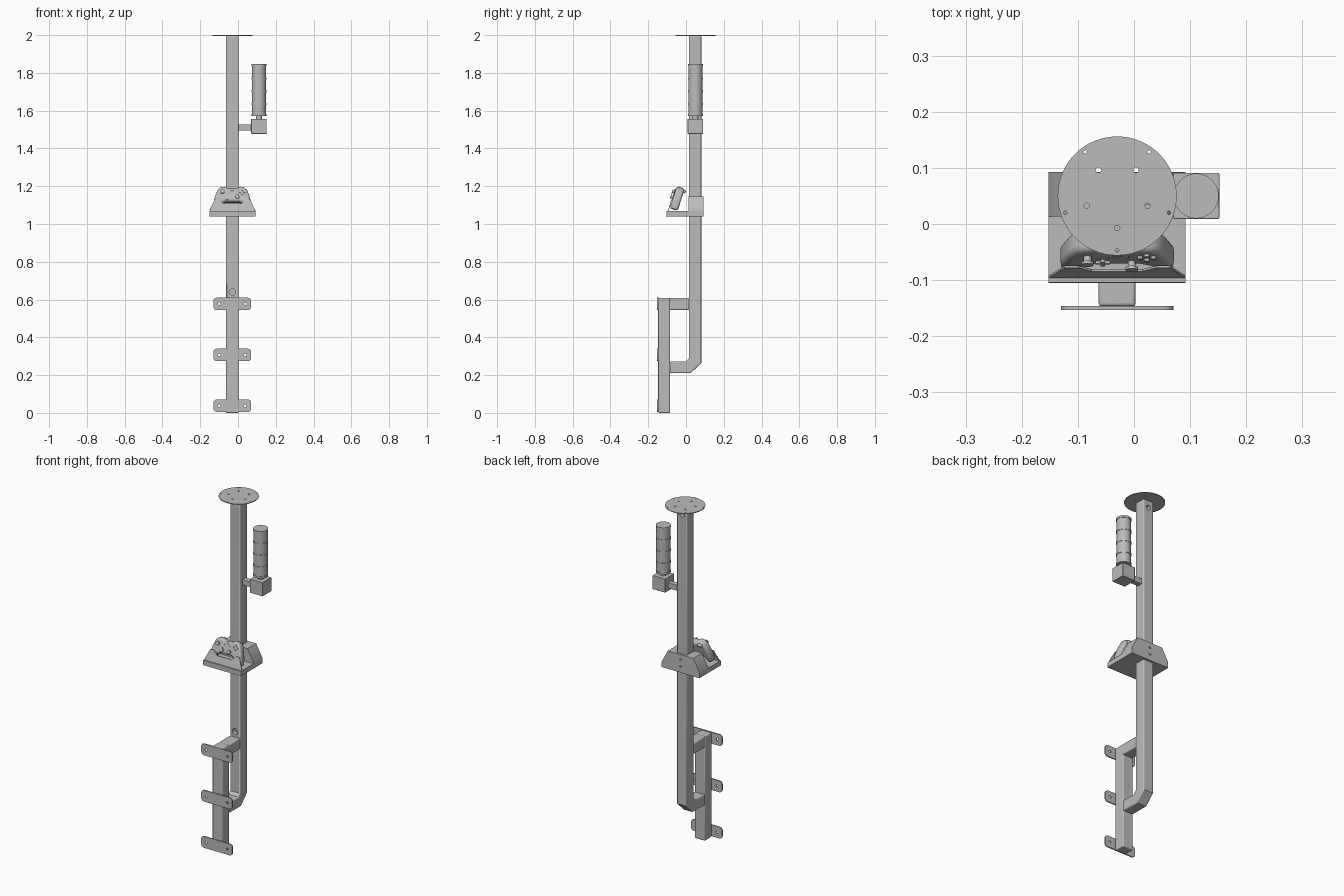
import bpy, bmesh, math
from mathutils import Vector, Matrix

cube = bpy.data.objects.get("Cube")
if cube:
    bpy.data.objects.remove(cube, do_unlink=True)

gray = bpy.data.materials.new("plain_gray")
gray.use_nodes = True
gray.diffuse_color = (0.5, 0.5, 0.5, 1)
gray.node_tree.nodes["Principled BSDF"].inputs["Base Color"].default_value = (0.5, 0.5, 0.5, 1)

CX, CY = -0.03, 0.048      # pole axis
HALF = 0.033               # half width of the square tube


def finish(name, bm, smooth=True):
    bmesh.ops.recalc_face_normals(bm, faces=bm.faces)
    mesh = bpy.data.meshes.new(name)
    bm.to_mesh(mesh)
    bm.free()
    mesh.materials.append(gray)
    obj = bpy.data.objects.new(name, mesh)
    bpy.context.collection.objects.link(obj)
    if smooth:
        activate(obj)
        bpy.ops.object.shade_smooth_by_angle(angle=math.radians(35))
    return obj


def activate(obj):
    bpy.ops.object.select_all(action='DESELECT')
    obj.select_set(True)
    bpy.context.view_layer.objects.active = obj


def apply_mod(obj, mod):
    activate(obj)
    bpy.ops.object.modifier_apply(modifier=mod.name)


def round_edges(obj, width, segments=3, angle=50):
    mod = obj.modifiers.new("round", 'BEVEL')
    mod.width, mod.segments = width, segments
    mod.limit_method, mod.angle_limit = 'ANGLE', math.radians(angle)
    apply_mod(obj, mod)


def prism(name, points, offset):
    """Extrude a flat outline of 3D points along an offset."""
    bm = bmesh.new()
    face = bm.faces.new([bm.verts.new(p) for p in points])
    new = bmesh.ops.extrude_face_region(bm, geom=[face])["geom"]
    bmesh.ops.translate(bm, vec=offset, verts=[v for v in new if isinstance(v, bmesh.types.BMVert)])
    return finish(name, bm)


def box(name, low, high):
    (x0, y0, z0), (x1, y1, z1) = low, high
    return prism(name, [(x0, y0, z0), (x1, y0, z0), (x1, y1, z0), (x0, y1, z0)], (0, 0, z1 - z0))


def add_cylinder(bm, center, radius, depth, axis='Z', sides=24):
    turn = Matrix.Rotation(math.pi / 2, 4, 'X') if axis == 'Y' else Matrix()
    bmesh.ops.create_cone(bm, cap_ends=True, segments=sides, radius1=radius, radius2=radius,
                          depth=depth, matrix=Matrix.Translation(center) @ turn)


def drill(obj, centers, radius, depth, axis):
    bm = bmesh.new()
    for c in centers:
        add_cylinder(bm, c, radius, depth, axis, 16)
    cutter = finish("hole_cutter", bm, False)
    mod = obj.modifiers.new("holes", 'BOOLEAN')
    mod.object, mod.operation, mod.solver = cutter, 'DIFFERENCE', 'EXACT'
    apply_mod(obj, mod)
    bpy.data.objects.remove(cutter, do_unlink=True)


# Main pole with the mitred hook at its foot
front, back = CY - HALF, CY + HALF
hook = [(back, 1.998), (back, 0.265), (0.025, 0.21), (-0.085, 0.21),
        (-0.085, 0.272), (0, 0.272), (front, 0.288), (front, 1.998)]
pole = prism("main_pole", [(CX - HALF, y, z) for y, z in hook], (2 * HALF, 0, 0))
round_edges(pole, 0.006)
drill(pole, [(CX, front, 0.64)], 0.017, 0.05, 'Y')
drill(pole, [(CX, back, 1.955)], 0.014, 0.05, 'Y')

# Wall post and its upper brace
post = box("wall_post", (CX - HALF, -0.147, 0), (CX + HALF, -0.084, 0.609))
round_edges(post, 0.006)
brace = box("upper_brace", (CX - HALF, -0.09, 0.545), (CX + HALF, front + 0.002, 0.609))
round_edges(brace, 0.006)

# Wall plates with rounded ends and bolt holes
for label, z in (("lower", 0.038), ("middle", 0.307), ("upper", 0.577)):
    bm = bmesh.new()
    outline = []
    for sx, sz, start in ((1, 1, 0), (-1, 1, 90), (-1, -1, 180), (1, -1, 270)):
        for step in range(5):
            a = math.radians(start + step * 22.5)
            outline.append((CX + sx * 0.082 + 0.018 * math.cos(a), -0.153,
                            z + sz * 0.015 + 0.018 * math.sin(a)))
    bm.free()
    plate = prism(label + "_wall_plate", outline, (0, 0.007, 0))
    drill(plate, [(CX + s * 0.069, -0.15, z) for s in (-1, 1)], 0.007, 0.05, 'Y')

# Round ceiling plate with two rings of holes
bm = bmesh.new()
add_cylinder(bm, (CX, CY + 0.002, 1.998), 0.106, 0.004, sides=64)
ceiling = finish("ceiling_plate", bm)
for ring, size in ((0.057, 0.0048), (0.097, 0.003)):
    spots = [(CX + ring * math.cos(a), CY + 0.002 + ring * math.sin(a), 1.998)
             for a in (math.radians(72 * i - 90) for i in range(5))]
    drill(ceiling, spots, size, 0.02, 'Z')

# Signal lamp: arm, box, neck, stacked column
LX, LY = 0.111, 0.05
arm = box("lamp_arm", (0, LY - 0.015, 1.495), (0.075, LY + 0.015, 1.526))
lamp_box = box("lamp_box", (LX - 0.041, LY - 0.041, 1.477), (LX + 0.041, LY + 0.041, 1.557))
round_edges(lamp_box, 0.002, 2)
bm = bmesh.new()
add_cylinder(bm, (LX, LY, 1.567), 0.016, 0.03)
finish("lamp_neck", bm)
bm = bmesh.new()
add_cylinder(bm, (LX, LY, 1.71), 0.0375, 0.274, sides=40)
finish("lamp_column", bm)
bm = bmesh.new()
for z in (1.578, 1.635, 1.703, 1.771, 1.842):
    add_cylinder(bm, (LX, LY, z), 0.040, 0.011, sides=40)
finish("lamp_rings", bm)

# Controller holder: shelf, back block, sloped front panel
SIDE = 0.122
box("holder_shelf", (CX - SIDE, -0.104, 1.04), (CX + SIDE, 0.093, 1.068))
half_block = [(SIDE, 1.04), (SIDE, 1.072), (0.082, 1.145)]
block_outline = half_block + [(-x, z) for x, z in reversed(half_block)]
block = prism("holder_back_block", [(CX + x, 0.013, z) for x, z in block_outline], (0, 0.08, 0))
drill(block, [(CX, 0.093, z) for z in (1.075, 1.115)], 0.006, 0.02, 'Y')


def lean(z):
    return -0.105 + (z - 1.04) * 0.3


half_panel = [(SIDE, 1.04), (SIDE, 1.068), (0.094, 1.13), (0.07, 1.13), (0.045, 1.108)]
panel_outline = half_panel + [(-x, z) for x, z in reversed(half_panel)]
prism("holder_front_panel", [(CX + x, lean(z), z) for x, z in panel_outline], (0, 0.004, 0))

# Gamepad body with two grips, leaning back
pose = Matrix.Translation((CX, -0.046, 1.136)) @ Matrix.Rotation(math.radians(-18), 4, 'X')
half_pad = [(0.02, 0.05), (0.042, 0.061), (0.062, 0.058), (0.078, 0.043), (0.09, 0.012),
            (0.101, -0.03), (0.100, -0.058), (0.088, -0.067), (0.074, -0.057),
            (0.055, -0.032), (0.038, -0.022)]
pad_outline = half_pad + [(-x, z) for x, z in reversed(half_pad)]
pad = prism("gamepad_body", [(x, -0.022, z) for x, z in pad_outline], (0, 0.044, 0))
round_edges(pad, 0.012, 4, 60)
pad.matrix_world = pose

# Gamepad sticks, buttons and directional pad
bm = bmesh.new()
for x, z in ((-0.053, 0.027), (0.026, -0.002)):
    add_cylinder(bm, (x, -0.027, z), 0.007, 0.014, 'Y')
    add_cylinder(bm, (x, -0.035, z), 0.011, 0.005, 'Y')
for dx, dz in ((0, 1), (0, -1), (1, 0), (-1, 0)):
    add_cylinder(bm, (0.053 + dx * 0.012, -0.023, 0.027 + dz * 0.012), 0.005, 0.008, 'Y', 16)
for x in (-0.017, 0.017):
    add_cylinder(bm, (x, -0.022, 0.027), 0.003, 0.005, 'Y', 12)
add_cylinder(bm, (0, -0.022, 0.04), 0.008, 0.005, 'Y')
finish("gamepad_buttons", bm).matrix_world = pose
bm = bmesh.new()
for size in ((0.026, 0.008, 0.008), (0.008, 0.008, 0.026)):
    bmesh.ops.create_cube(bm, size=1, matrix=Matrix.Translation((-0.026, -0.022, -0.002))
                          @ Matrix.Diagonal(Vector(size).to_4d()))
finish("gamepad_direction_pad", bm).matrix_world = pose

# Gamepad shoulder triggers
bm = bmesh.new()
for s in (-1, 1):
    bmesh.ops.create_cube(bm, size=1, matrix=Matrix.Translation((s * 0.053, 0.019, 0.046))
                          @ Matrix.Diagonal((0.026, 0.026, 0.018, 1)))
triggers = finish("gamepad_triggers", bm)
round_edges(triggers, 0.005)
triggers.matrix_world = pose
